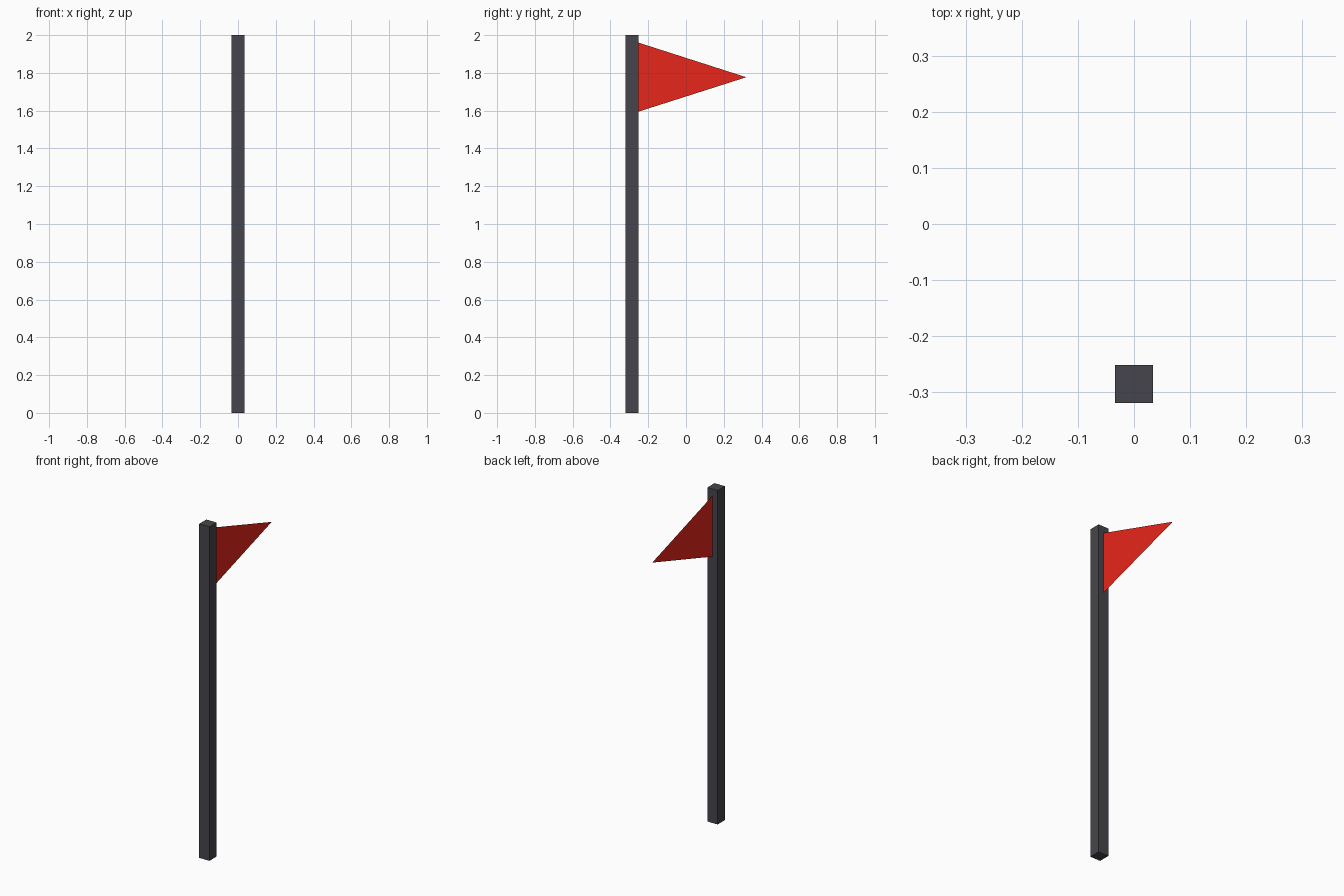
import bpy
import bmesh
from mathutils import Matrix

cube = bpy.data.objects.get("Cube")
if cube:
    bpy.data.objects.remove(cube, do_unlink=True)


def make_material(name, rgb):
    color = (*rgb, 1.0)
    mat = bpy.data.materials.new(name)
    mat.use_nodes = True
    mat.diffuse_color = color
    mat.node_tree.nodes["Principled BSDF"].inputs["Base Color"].default_value = color
    return mat


def add_object(name, bm, mat):
    mesh = bpy.data.meshes.new(name)
    bm.to_mesh(mesh)
    bm.free()
    mesh.materials.append(mat)
    obj = bpy.data.objects.new(name, mesh)
    bpy.context.collection.objects.link(obj)
    return obj


HEIGHT = 2.0
WIDTH = 0.068
REACH = 0.319                  # half of the overall depth
POLE_BACK = WIDTH - REACH      # face that carries the flag

dark_grey = make_material("dark grey", (0.061, 0.060, 0.072))
red = make_material("red", (0.8, 0.019, 0.010))

# Square pole
bm = bmesh.new()
bmesh.ops.create_cube(
    bm, size=1.0,
    matrix=Matrix.Translation((0, POLE_BACK - WIDTH / 2, HEIGHT / 2))
    @ Matrix.Diagonal((WIDTH, WIDTH, HEIGHT, 1)))
add_object("pole", bm, dark_grey)

# Flat triangular pennant on the middle of the pole's back face
bm = bmesh.new()
outline = [(POLE_BACK, 1.595), (REACH, 1.777), (POLE_BACK, 1.96)]
bm.faces.new([bm.verts.new((0, y, z)) for y, z in outline])
add_object("flag", bm, red)
